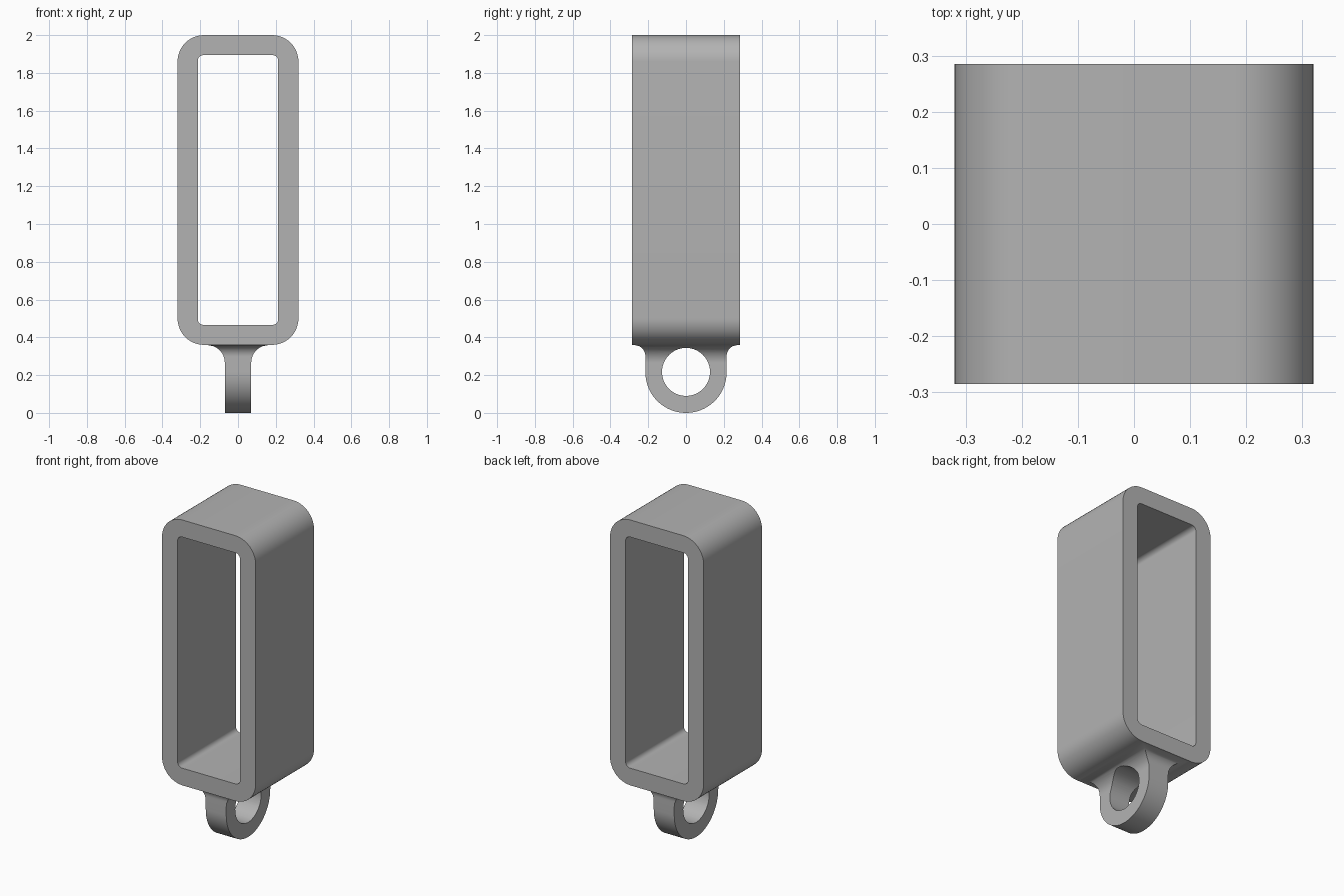
import bpy, bmesh, math

if "Cube" in bpy.data.objects:
    bpy.data.objects.remove(bpy.data.objects["Cube"])

# Single plain grey material
grey = bpy.data.materials.new("plain_grey")
grey.use_nodes = True
COLOUR = (0.45, 0.45, 0.45, 1)
grey.diffuse_color = COLOUR
grey.node_tree.nodes["Principled BSDF"].inputs["Base Color"].default_value = COLOUR


def finish(name, bm):
    bmesh.ops.recalc_face_normals(bm, faces=bm.faces)
    mesh = bpy.data.meshes.new(name)
    bm.to_mesh(mesh)
    bm.free()
    mesh.materials.append(grey)
    obj = bpy.data.objects.new(name, mesh)
    bpy.context.collection.objects.link(obj)
    return obj


def smooth(obj):
    bpy.ops.object.select_all(action="DESELECT")
    obj.select_set(True)
    bpy.context.view_layer.objects.active = obj
    bpy.ops.object.shade_smooth_by_angle(angle=math.radians(30))


def rounded_rect(half_w, low, high, radius, steps=12):
    """Outline in x and z with rounded corners."""
    corners = [(1, high - radius), (-1, high - radius), (-1, low + radius), (1, low + radius)]
    points = []
    for quarter, (side, cz) in enumerate(corners):
        for i in range(steps + 1):
            a = math.pi / 2 * (quarter + i / steps)
            points.append((side * (half_w - radius) + radius * math.cos(a),
                           cz + radius * math.sin(a)))
    return points


def bridge(bm, a, b):
    for i in range(len(a)):
        j = (i + 1) % len(a)
        bm.faces.new((a[i], a[j], b[j], b[i]))


# Frame: open rounded sleeve running front to back
DEPTH = 0.285
outer = rounded_rect(0.32, 0.36, 2.0, 0.14)
inner = rounded_rect(0.213, 0.466, 1.894, 0.03)
bm = bmesh.new()
loops = [[bm.verts.new((x, y, z)) for x, z in outline]
         for outline, y in ((outer, -DEPTH), (outer, DEPTH), (inner, DEPTH), (inner, -DEPTH))]
for k in range(4):
    bridge(bm, loops[k], loops[(k + 1) % 4])
smooth(finish("sleeve_frame", bm))

# Loop tab: round bottom, straight neck, flared into the frame
R, HALF, BASE = 0.215, 0.07, 0.36
FLARE_X, FLARE_Y = 0.095, 0.06
sections = []
for i in range(1, 25):
    a = math.pi / 2 * i / 24
    sections.append((HALF, R * math.sin(a), R - R * math.cos(a)))


def flare(z, radius):
    rise = max(0, z - (BASE - radius))
    return radius - math.sqrt(max(0, radius ** 2 - rise ** 2))


for i in range(21):
    z = BASE - FLARE_X * math.cos(math.pi / 2 * i / 20)
    sections.append((HALF + flare(z, FLARE_X), R + flare(z, FLARE_Y), z))
sections.append((HALF + FLARE_X, R + FLARE_Y, BASE + 0.03))

bm = bmesh.new()
rings = [[bm.verts.new((sx * hx, sy * hy, z)) for sx, sy in ((1, 1), (-1, 1), (-1, -1), (1, -1))]
         for hx, hy, z in sections]
for low, high in zip(rings, rings[1:]):
    bridge(bm, low, high)
# Close the lowest point with a bottom edge
tip_r, tip_l = bm.verts.new((HALF, 0, 0)), bm.verts.new((-HALF, 0, 0))
a, b, c, d = rings[0]
for face in ((a, b, tip_l, tip_r), (c, d, tip_r, tip_l), (d, a, tip_r), (b, c, tip_l), rings[-1]):
    bm.faces.new(face)
tab = finish("loop_tab", bm)

# Round hole through the tab from side to side
bpy.ops.mesh.primitive_cylinder_add(vertices=64, radius=0.127, depth=1,
                                    location=(0, 0, 0.217), rotation=(0, math.pi / 2, 0))
cutter = bpy.context.object
cutter.name = "hole_cutter"
cutter.data.materials.append(grey)
hole = tab.modifiers.new("hole", "BOOLEAN")
hole.operation, hole.solver, hole.object = "DIFFERENCE", "EXACT", cutter
bpy.ops.object.select_all(action="DESELECT")
tab.select_set(True)
bpy.context.view_layer.objects.active = tab
bpy.ops.object.modifier_apply(modifier=hole.name)
bpy.data.objects.remove(cutter)
smooth(tab)
